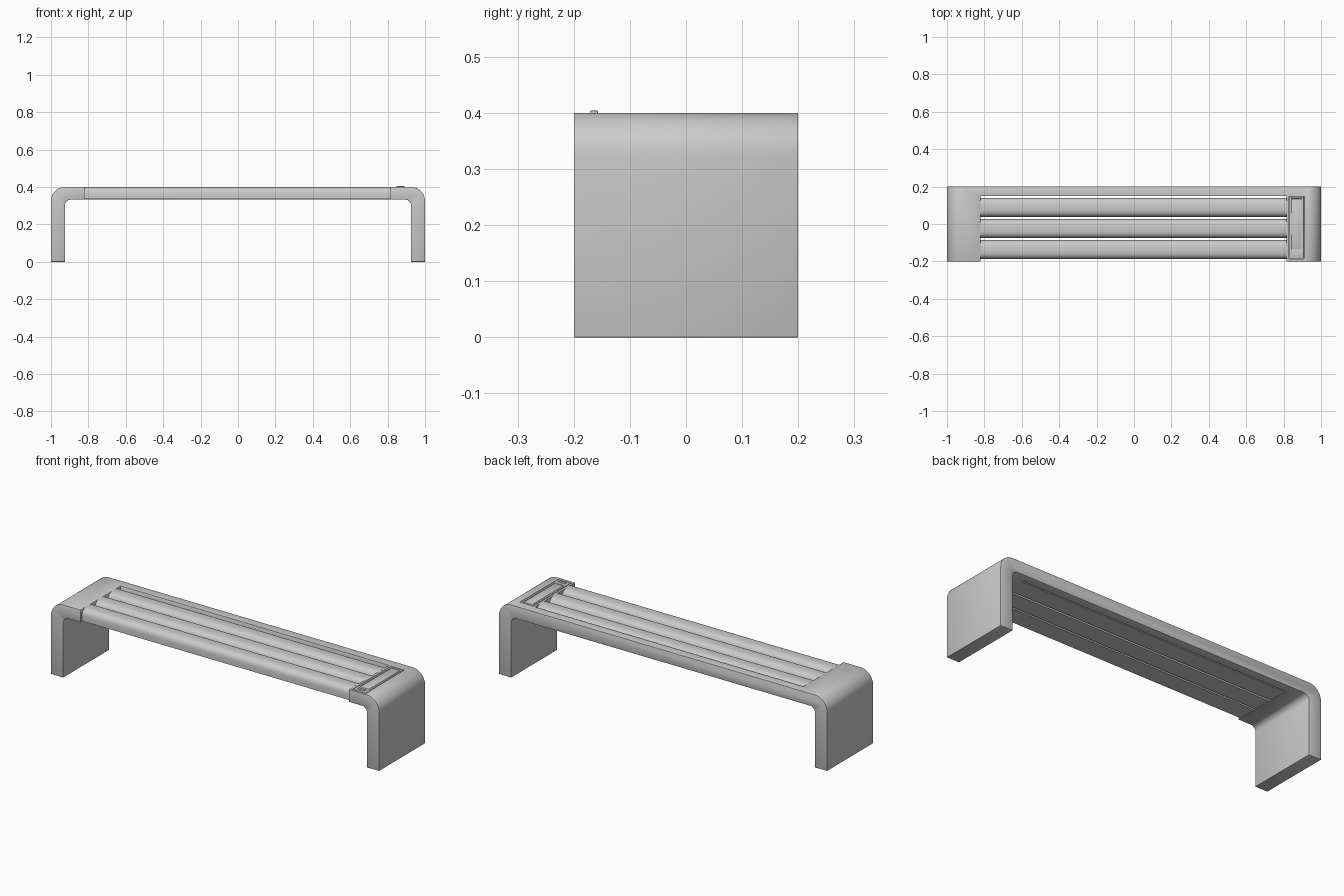
import bpy, bmesh, math

if "Cube" in bpy.data.objects:
    bpy.data.objects.remove(bpy.data.objects["Cube"])


def extrude(name, pts, direction):
    """Solid made by sweeping a closed 3D outline along a straight direction."""
    bm = bmesh.new()
    face = bm.faces.new([bm.verts.new(p) for p in pts])
    new = bmesh.ops.extrude_face_region(bm, geom=[face])["geom"]
    bmesh.ops.translate(bm, vec=direction,
                        verts=[v for v in new if isinstance(v, bmesh.types.BMVert)])
    bmesh.ops.recalc_face_normals(bm, faces=bm.faces)
    mesh = bpy.data.meshes.new(name)
    bm.to_mesh(mesh)
    bm.free()
    ob = bpy.data.objects.new(name, mesh)
    bpy.context.collection.objects.link(ob)
    return ob


def box(name, x0, x1, y0, y1, z0, z1):
    pts = [(x0, y0, z0), (x1, y0, z0), (x1, y1, z0), (x0, y1, z0)]
    return extrude(name, pts, (0, 0, z1 - z0))


def arc(cx, cz, r, a0, a1, n=12):
    return [(cx + r * math.cos(math.radians(a0 + (a1 - a0) * i / n)),
             cz + r * math.sin(math.radians(a0 + (a1 - a0) * i / n))) for i in range(n + 1)]


def select(ob):
    bpy.ops.object.select_all(action='DESELECT')
    ob.select_set(True)
    bpy.context.view_layer.objects.active = ob


def cut(ob, cutter):
    select(ob)
    mod = ob.modifiers.new("cut", 'BOOLEAN')
    mod.operation, mod.solver, mod.object = 'DIFFERENCE', 'EXACT', cutter
    bpy.ops.object.modifier_apply(modifier=mod.name)
    bpy.data.objects.remove(cutter)


def finish(ob, width=0.0):
    select(ob)
    if width:
        mod = ob.modifiers.new("bevel", 'BEVEL')
        mod.width, mod.segments, mod.limit_method = width, 2, 'ANGLE'
        mod.angle_limit = math.radians(40)
        bpy.ops.object.modifier_apply(modifier=mod.name)
    bpy.ops.object.shade_smooth_by_angle(angle=math.radians(35))


# Frame: arch-shaped band, with a seat opening that is open to the front
T, H, R, r = 0.075, 0.4, 0.075, 0.03
Z0 = 0.332
half = ([(T - 1 + 1 - T + 1 - T, 0), (1, 0)] + arc(1 - R, H - R, R, 0, 90))
inner = arc(1 - T - r, Z0 - r, r, 90, 0)
right = inner + half
left = [(-x, z) for x, z in reversed(right)]
frame = extrude("bench_frame", [(x, -0.2, z) for x, z in right + left], (0, 0.4, 0))
cut(frame, box("seat_opening", -0.82, 0.815, -0.3, 0.15, 0.25, 0.5))
# Shallow pocket for the control panel
cut(frame, box("panel_pocket", 0.828, 0.91, -0.188, 0.147, 0.388, 0.5))
finish(frame, 0.002)

# Seat slats: flat underside, rounded top
hw, zb, zt, rad = 0.051, 0.335, 0.4, 0.045
for i, y in enumerate((0.089, -0.024, -0.136)):
    prof = [(-hw, zb), (hw, zb)]
    for k in range(25):
        a = math.pi * k / 24
        c, s = math.cos(a), math.sin(a)
        prof.append((hw * math.copysign(abs(c) ** 0.7, c), 0.353 + (zt - 0.353) * abs(s) ** 0.7))
    slat = extrude(f"seat_slat_{i + 1}", [(-0.821, y + py, z) for py, z in prof], (1.637, 0, 0))
    finish(slat)

# Control panel with a recessed window and a small raised button
panel = box("panel_plate", 0.831, 0.907, -0.185, 0.144, 0.386, 0.4)
cut(panel, box("window_pocket", 0.84, 0.898, -0.14, 0.135, 0.394, 0.5))
finish(panel, 0.001)
finish(box("panel_window", 0.843, 0.895, -0.137, 0.132, 0.39, 0.399), 0.001)
finish(box("panel_button", 0.848, 0.89, -0.171, -0.157, 0.395, 0.404), 0.001)
